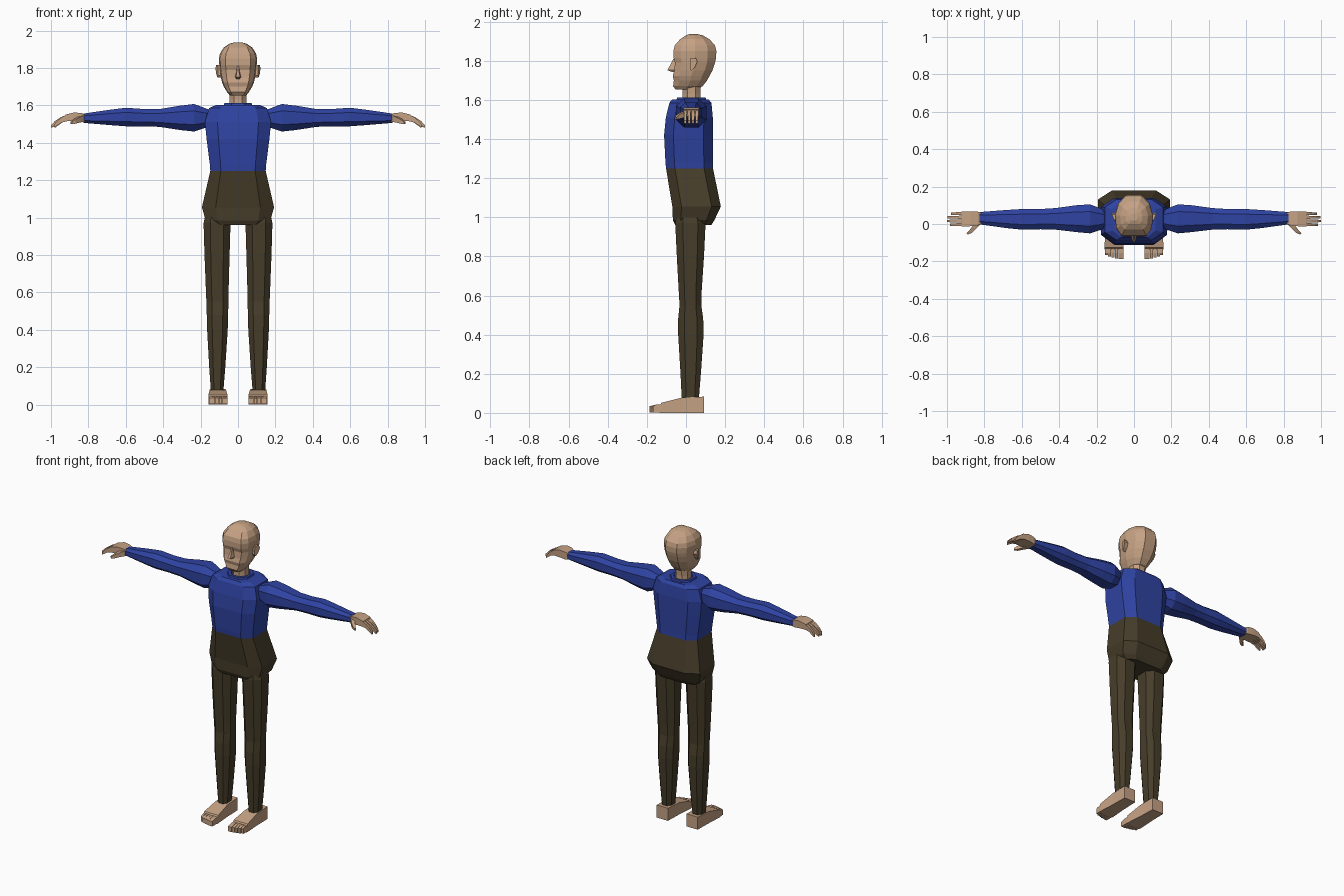
import bpy, bmesh


def material(name, rgb):
    m = bpy.data.materials.new(name)
    m.diffuse_color = (*rgb, 1)
    return m


SKIN = material("skin", (0.56, 0.36, 0.23))
BLUE = material("shirt blue", (0.028, 0.056, 0.36))
BROWN = material("trouser brown", (0.062, 0.047, 0.023))


def loft(name, rings, mats, rule=None):
    """Skin a list of equal-length point rings and cap both ends."""
    bm = bmesh.new()
    vs = [[bm.verts.new(p) for p in r] for r in rings]
    n = len(vs[0])
    for a, b in zip(vs, vs[1:]):
        for i in range(n):
            bm.faces.new((a[i], a[(i + 1) % n], b[(i + 1) % n], b[i]))
    bm.faces.new(vs[0])
    bm.faces.new(vs[-1])
    bmesh.ops.recalc_face_normals(bm, faces=bm.faces)
    if rule:
        for f in bm.faces:
            f.material_index = rule(f.calc_center_median())
    me = bpy.data.meshes.new(name)
    bm.to_mesh(me)
    bm.free()
    for m in mats:
        me.materials.append(m)
    ob = bpy.data.objects.new(name, me)
    bpy.context.collection.objects.link(ob)
    return ob


def octagon(a0, a1, b0, b1, k=0.5):
    ca, cb, ha, hb = (a0 + a1) / 2, (b0 + b1) / 2, (a1 - a0) / 2, (b1 - b0) / 2
    shape = [(k, -1), (1, -k), (1, k), (k, 1), (-k, 1), (-1, k), (-1, -k), (-k, -1)]
    return [(ca + u * ha, cb + v * hb) for u, v in shape]


def rect(a0, a1, b0, b1):
    return [(a0, b0), (a1, b0), (a1, b1), (a0, b1)]


# Torso: height, half width, front, back
body = [
    (0.96, 0.15, -0.055, 0.13), (0.985, 0.173, -0.067, 0.145),
    (1.055, 0.193, -0.07, 0.178), (1.25, 0.148, -0.102, 0.138),
    (1.28, 0.15, -0.105, 0.137), (1.42, 0.168, -0.112, 0.137),
    (1.51, 0.177, -0.103, 0.137), (1.585, 0.155, -0.085, 0.13),
    (1.603, 0.115, -0.07, 0.115),
]
loft("torso", [[(x, y, z) for x, y in octagon(-w, w, f, b, 0.62)]
               for z, w, f, b in body], [BLUE, BROWN],
     lambda c: 1 if c.z < 1.25 else 0)

# Collar and neck
for name, mat, levels in (
        ("collar", BLUE, [(1.59, 0.08), (1.613, 0.072), (1.613, 0.055), (1.6, 0.05)]),
        ("neck", SKIN, [(1.58, 0.046), (1.63, 0.045), (1.70, 0.05)])):
    loft(name, [[(x, y + 0.028, z) for x, y in octagon(-r, r, -r, r, 0.45)]
                for z, r in levels], [mat])


# Head: height, half width, front, back
def head_ring(z, w, f, b):
    d = b - f
    half = [(0.66 * w, f), (0.93 * w, f + 0.17 * d), (w, f + 0.5 * d),
            (0.82 * w, f + 0.8 * d), (0.4 * w, b)]
    return [(x, y, z) for x, y in half] + [(-x, y, z) for x, y in reversed(half)]


head = [
    (1.652, 0.042, -0.052, 0.045), (1.67, 0.058, -0.066, 0.085),
    (1.70, 0.076, -0.062, 0.108), (1.722, 0.085, -0.068, 0.12),
    (1.75, 0.092, -0.06, 0.135), (1.79, 0.098, -0.056, 0.148),
    (1.815, 0.1, -0.064, 0.154), (1.85, 0.102, -0.064, 0.155),
    (1.878, 0.096, -0.058, 0.148), (1.91, 0.075, -0.03, 0.12),
    (1.93, 0.045, 0.0, 0.085), (1.937, 0.018, 0.02, 0.055),
]
loft("head", [head_ring(*h) for h in head], [SKIN])

# Nose
loft("nose", [[(-w, -0.045, z), (w, -0.045, z), (w * 0.6, y, z), (-w * 0.6, y, z)]
              for z, w, y in ((1.742, 0.013, -0.07), (1.752, 0.018, -0.095),
                              (1.78, 0.01, -0.08), (1.81, 0.006, -0.064))], [SKIN])

# Legs: height, inner x, outer x, front, back
leg = [
    (0.075, 0.078, 0.145, -0.022, 0.066), (0.2, 0.068, 0.154, -0.028, 0.076),
    (0.4, 0.055, 0.165, -0.04, 0.09), (0.48, 0.053, 0.167, -0.04, 0.088),
    (0.55, 0.051, 0.169, -0.033, 0.078), (0.62, 0.05, 0.172, -0.037, 0.08),
    (0.8, 0.045, 0.179, -0.047, 0.092), (0.97, 0.04, 0.184, -0.055, 0.1),
    (1.0, 0.045, 0.178, -0.05, 0.09),
]
# Arms: x, front, back, bottom, top
arm = [
    (0.14, -0.01, 0.06, 1.505, 1.57), (0.175, -0.03, 0.082, 1.48, 1.585),
    (0.235, -0.05, 0.105, 1.46, 1.607), (0.31, -0.043, 0.1, 1.468, 1.598),
    (0.42, -0.03, 0.085, 1.485, 1.58), (0.5, -0.028, 0.08, 1.488, 1.58),
    (0.6, -0.03, 0.08, 1.488, 1.587), (0.68, -0.022, 0.075, 1.494, 1.577),
    (0.825, -0.002, 0.064, 1.506, 1.556),
]
# Foot: y, inner x, outer x, top height
foot = [(0.092, 0.068, 0.15, 0.083), (-0.02, 0.064, 0.152, 0.078),
        (-0.125, 0.056, 0.158, 0.052), (-0.135, 0.057, 0.158, 0.036)]
# Palm: x, front, back, bottom, top
palm = [(0.815, 0.005, 0.06, 1.512, 1.55), (0.835, -0.008, 0.066, 1.51, 1.558),
        (0.875, -0.012, 0.068, 1.515, 1.562), (0.922, -0.013, 0.066, 1.515, 1.55)]
# Finger bend: fraction of length, bottom, top
bend = [(0, 1.515, 1.55), (0.4, 1.508, 1.536), (0.75, 1.492, 1.516), (1, 1.48, 1.494)]
# Thumb: x, centre y, centre z, half size
thumb = [(0.83, 0.012, 1.53, 0.018), (0.855, -0.02, 1.522, 0.014),
         (0.875, -0.042, 1.513, 0.011), (0.892, -0.052, 1.505, 0.006)]

for s, side in ((1, "left"), (-1, "right")):
    loft(side + "_leg", [[(s * x, y, z) for x, y in octagon(i, o, f, b)]
                         for z, i, o, f, b in leg], [BROWN])
    loft(side + "_sleeve", [[(s * x, y, z) for y, z in octagon(*r)]
                            for x, *r in arm], [BLUE])
    loft(side + "_foot", [[(s * x, y, z) for x, z in rect(i, o, 0, t)]
                          for y, i, o, t in foot], [SKIN])
    # Toes, longest on the inner side
    x = 0.057
    for n, (w, tip) in enumerate(((0.028, -0.187), (0.019, -0.184), (0.018, -0.18),
                                  (0.018, -0.174), (0.017, -0.166))):
        loft(f"{side}_toe_{n + 1}",
             [[(s * a, y, z) for a, z in rect(x, x + w - 0.002, 0.002, t)]
              for y, t in ((-0.128, 0.043), (-0.155, 0.042), (tip, 0.034))], [SKIN])
        x += w
    # Hand
    loft(side + "_palm", [[(s * x, y, z) for y, z in rect(*r)]
                          for x, *r in palm], [SKIN])
    for n, tip in enumerate((0.985, 1.0, 0.997, 0.978)):
        y = -0.012 + n * 0.0197
        loft(f"{side}_finger_{n + 1}",
             [[(s * (0.915 + t * (tip - 0.915)), a, z)
               for a, z in rect(y + t * 0.002, y + 0.0175 - t * 0.003, lo, hi)]
              for t, lo, hi in bend], [SKIN])
    loft(side + "_thumb", [[(s * (x + u * h * 0.6), y + u * h * 0.6, z + v * h)
                            for u, v in rect(-1, 1, -1, 1)]
                           for x, y, z, h in thumb], [SKIN])
    # Ear: tilted slab against the head
    outline = [(0.022, 1.815), (0.05, 1.815), (0.058, 1.795), (0.045, 1.765),
               (0.028, 1.748), (0.02, 1.76)]
    loft(side + "_ear", [[(s * (x + (y - 0.02) * lean), y, z) for y, z in outline]
                         for x, lean in ((0.085, 0), (0.107, 0.35))], [SKIN])
